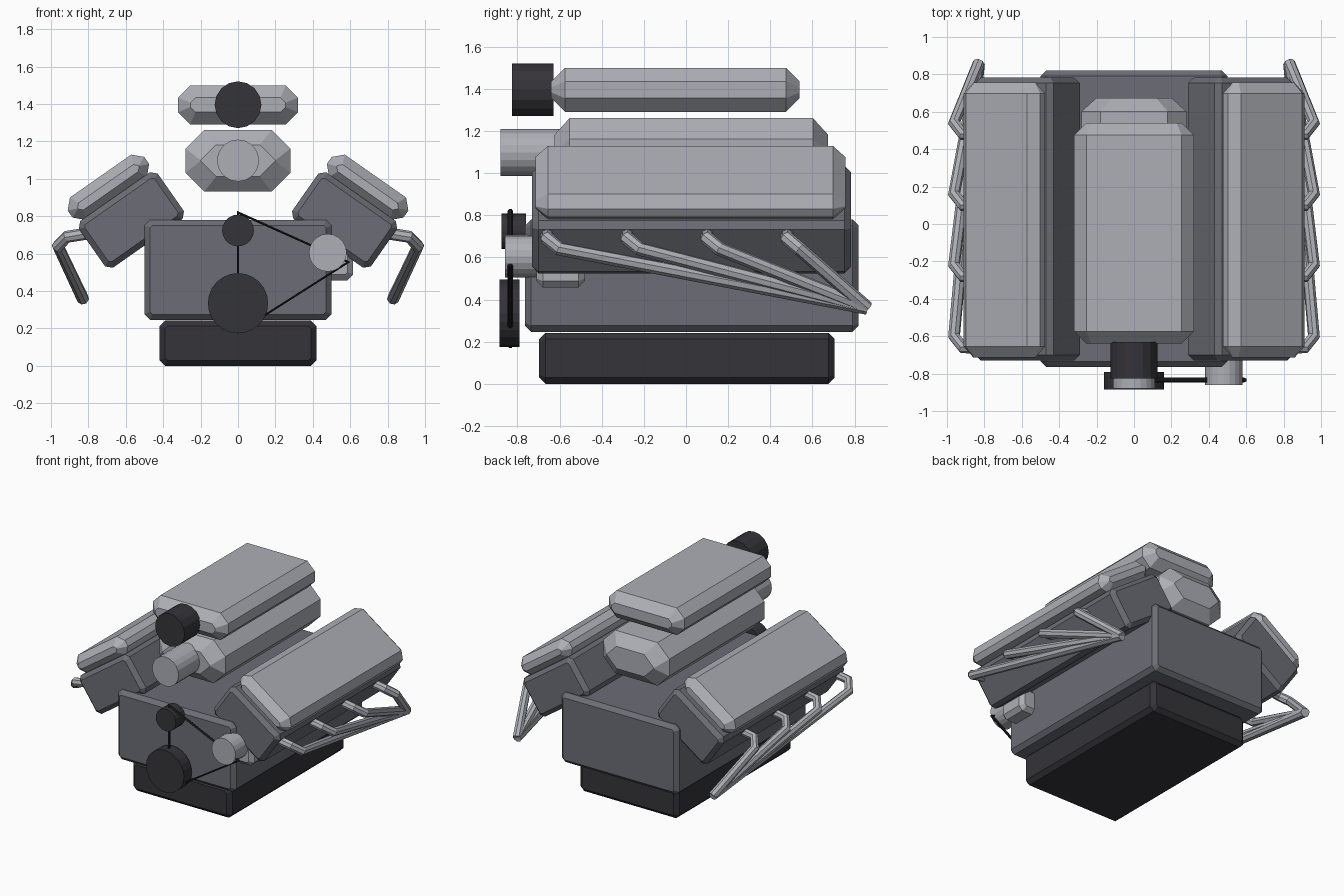
import bpy, bmesh, math

if "Cube" in bpy.data.objects:
    bpy.data.objects.remove(bpy.data.objects["Cube"])


def material(name, rgb):
    m = bpy.data.materials.new(name)
    m.diffuse_color = (*rgb, 1)
    m.use_nodes = True
    m.node_tree.nodes["Principled BSDF"].inputs["Base Color"].default_value = m.diffuse_color
    return m


IRON = material("iron grey", (0.15, 0.155, 0.18))
ALLOY = material("light alloy", (0.42, 0.43, 0.47))
DARK = material("dark grey", (0.035, 0.033, 0.04))
BLACK = material("belt black", (0.015, 0.015, 0.018))


def add(name, bm, mat, loc=(0, 0, 0), tilt=0):
    bmesh.ops.recalc_face_normals(bm, faces=bm.faces[:])
    me = bpy.data.meshes.new(name)
    bm.to_mesh(me)
    bm.free()
    me.materials.append(mat)
    ob = bpy.data.objects.new(name, me)
    ob.location = loc
    ob.rotation_euler.y = tilt
    bpy.context.collection.objects.link(ob)
    return ob


def octagon(w, h, c):
    # rectangle with half sizes w, h and corners cut by c
    return [(w - c, -h), (w, c - h), (w, h - c), (w - c, h),
            (c - w, h), (-w, h - c), (-w, c - h), (c - w, -h)]


def chamfer_box(name, mat, x, z, sx, sz, y0, y1, cut, inset=None, depth=None,
                end_cut=None, tilt=0):
    """Box along y with cut long edges and tapered ends."""
    inset = inset or cut
    depth = depth or cut
    end_cut = end_cut or cut * 0.42
    half = (y1 - y0) / 2
    full = octagon(sx / 2, sz / 2, cut)
    small = octagon(sx / 2 - inset, sz / 2 - inset, end_cut)
    bm = bmesh.new()
    rings = [[bm.verts.new((px, y, pz)) for px, pz in prof] for y, prof in
             ((-half, small), (depth - half, full), (half - depth, full), (half, small))]
    for a, b in zip(rings, rings[1:]):
        for i in range(8):
            j = (i + 1) % 8
            bm.faces.new((a[i], a[j], b[j], b[i]))
    bm.faces.new(rings[0])
    bm.faces.new(rings[-1])
    return add(name, bm, mat, (x, (y0 + y1) / 2, z), tilt)


def cylinder(name, mat, x, z, r, y0, y1, sides=20):
    bm = bmesh.new()
    a, b = [[bm.verts.new((r * math.sin(2 * math.pi * i / sides), y,
                           r * math.cos(2 * math.pi * i / sides)))
             for i in range(sides)] for y in (y0, y1)]
    for i in range(sides):
        j = (i + 1) % sides
        bm.faces.new((a[i], a[j], b[j], b[i]))
    bm.faces.new(a)
    bm.faces.new(b)
    return add(name, bm, mat, (x, 0, z))


def tube(name, mat, points, r, res, closed=False):
    cu = bpy.data.curves.new(name, 'CURVE')
    cu.dimensions = '3D'
    cu.bevel_depth = r
    cu.bevel_resolution = res
    cu.use_fill_caps = True
    sp = cu.splines.new('POLY')
    sp.points.add(len(points) - 1)
    for p, co in zip(sp.points, points):
        p.co = (*co, 1)
    sp.use_cyclic_u = closed
    tmp = bpy.data.objects.new(name + "_path", cu)
    bpy.context.collection.objects.link(tmp)
    bpy.context.view_layer.update()
    me = bpy.data.meshes.new_from_object(
        tmp.evaluated_get(bpy.context.evaluated_depsgraph_get()))
    bpy.data.objects.remove(tmp)
    bm = bmesh.new()
    bm.from_mesh(me)
    bpy.data.meshes.remove(me)
    for f in bm.faces:
        f.smooth = False
        f.material_index = 0
    return add(name, bm, mat)


# block and oil pan
chamfer_box("engine_block", IRON, 0, 0.513, 1.0, 0.535, -0.765, 0.82, 0.03)
chamfer_box("oil_pan", DARK, 0, 0.121, 0.84, 0.242, -0.697, 0.706, 0.03)

# cylinder banks with covers and exhaust headers
for s, side in ((1, "right"), (-1, "left")):
    tilt = s * math.radians(35)
    chamfer_box("cylinder_head_" + side, IRON, s * 0.57, 0.78, 0.515, 0.305,
                -0.73, 0.783, 0.03, tilt=tilt)
    chamfer_box("valve_cover_" + side, ALLOY, s * 0.693, 0.955, 0.50, 0.146,
                -0.715, 0.757, 0.05, depth=0.06, tilt=tilt)
    for i in range(4):
        y = -0.66 + 0.38 * i
        tube(f"exhaust_header_{side}_{i + 1}", ALLOY,
             [(s * 0.76, y, 0.715), (s * 0.915, y, 0.69),
              (s * 0.962, y + 0.06, 0.64), (s * 0.83, 0.86, 0.36)], 0.033, 2)

# intake, throttle body, air box and filter
chamfer_box("intake_manifold", ALLOY, 0, 1.097, 0.56, 0.33, -0.625, 0.675, 0.10,
            inset=0.08, depth=0.073, end_cut=0.083)
cylinder("throttle_body", ALLOY, 0, 1.098, 0.112, -0.88, -0.58)
chamfer_box("air_box", ALLOY, 0, 1.395, 0.64, 0.208, -0.64, 0.54, 0.065)
cylinder("air_filter", DARK, 0, 1.396, 0.125, -0.825, -0.63, 16)

# pulleys, alternator and belt
cylinder("crank_pulley", DARK, 0, 0.335, 0.161, -0.885, -0.79, 24)
cylinder("water_pump_pulley", DARK, 0, 0.724, 0.085, -0.875, -0.76)
cylinder("alternator", ALLOY, 0.48, 0.605, 0.101, -0.86, -0.70)
chamfer_box("alternator_bracket", ALLOY, 0.52, 0.55, 0.19, 0.185, -0.71, -0.48, 0.03)
tube("drive_belt", BLACK, [(0, -0.834, 0.82), (0.59, -0.834, 0.555), (0, -0.834, 0.18)],
     0.013, 1, True)
